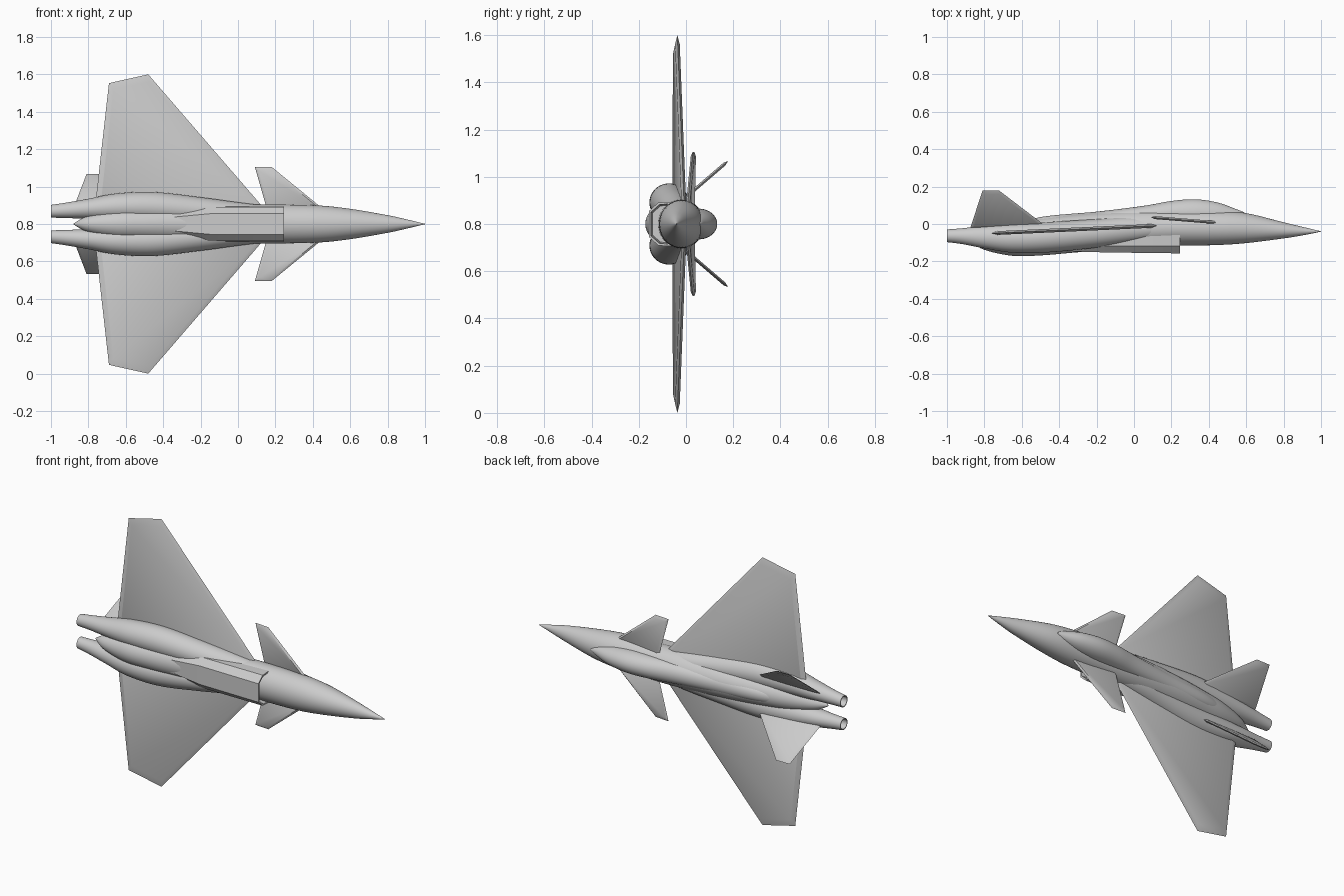
import bpy, bmesh, math
from mathutils import Vector

cube = bpy.data.objects.get("Cube")
if cube:
    bpy.data.objects.remove(cube, do_unlink=True)

MID = 0.8          # height of the aircraft's centre line
SEGMENTS = 40
parts = []

grey = bpy.data.materials.new("light_grey")
grey.use_nodes = True
COLOUR = (0.6, 0.6, 0.6, 1)
grey.diffuse_color = COLOUR
grey.node_tree.nodes["Principled BSDF"].inputs["Base Color"].default_value = COLOUR


def skin(name, rings):
    """Closed surface through rings of equal point count, capped at both ends."""
    bm = bmesh.new()
    loops = [[bm.verts.new(p) for p in ring] for ring in rings]
    n = len(loops[0])
    for a, b in zip(loops, loops[1:]):
        for i in range(n):
            j = (i + 1) % n
            bm.faces.new((a[i], a[j], b[j], b[i]))
    bm.faces.new(loops[0])
    bm.faces.new(loops[-1])
    bmesh.ops.recalc_face_normals(bm, faces=bm.faces)
    mesh = bpy.data.meshes.new(name)
    bm.to_mesh(mesh)
    bm.free()
    mesh.materials.append(grey)
    ob = bpy.data.objects.new(name, mesh)
    bpy.context.collection.objects.link(ob)
    parts.append(ob)
    return ob


def spline(stations, steps=6):
    """Smooth curve through the stations."""
    out = []
    last = len(stations) - 1
    for i in range(last):
        p0, p1, p2, p3 = (stations[min(max(k, 0), last)] for k in range(i - 1, i + 3))
        for s in range(steps):
            t = s / steps
            out.append([0.5 * (2 * b + (c - a) * t + (2 * a - 5 * b + 4 * c - d) * t * t
                               + (3 * b - a - 3 * c + d) * t ** 3)
                        for a, b, c, d in zip(p0, p1, p2, p3)])
    out.append(list(stations[-1]))
    return out


def loft(name, stations, extra=(), side=1):
    """Round body; each station is x, centre y, offset z, radius y, radius z."""
    rings = []
    for x, y, z, ry, rz in spline(stations) + list(extra):
        ring = []
        for k in range(SEGMENTS):
            a = math.tau * k / SEGMENTS
            ring.append((x, y + ry * math.cos(a), MID + side * z + rz * math.sin(a)))
        rings.append(ring)
    return skin(name, rings)


def blade(name, outline, half_thickness, normal, inset=0.9):
    """Thin surface with edges chamfered to a sharp rim."""
    pts = [Vector(p) for p in outline]
    centre = sum(pts, Vector()) / len(pts)
    offset = Vector(normal).normalized() * half_thickness
    inner = [centre + (p - centre) * inset for p in pts]
    return skin(name, [[p + offset for p in inner], pts, [p - offset for p in inner]])


# Fuselage from nose tip to the pointed tail between the engines
loft("fuselage", [
    (1.00, -0.040, 0, 0.001, 0.001),
    (0.90, -0.038, 0, 0.023, 0.025),
    (0.80, -0.034, 0, 0.043, 0.047),
    (0.60, -0.022, 0, 0.080, 0.081),
    (0.43, -0.020, 0, 0.093, 0.099),
    (0.20, -0.020, 0, 0.096, 0.104),
    (0.00, -0.026, 0, 0.100, 0.104),
    (-0.30, -0.048, 0, 0.103, 0.098),
    (-0.50, -0.068, 0, 0.100, 0.090),
    (-0.65, -0.082, 0, 0.088, 0.080),
    (-0.80, -0.088, 0, 0.050, 0.045),
    (-0.88, -0.088, 0, 0.002, 0.002),
])

# Canopy flowing back into the spine
loft("canopy_and_spine", [
    (0.59, 0.060, 0, 0.002, 0.002),
    (0.55, 0.050, 0, 0.028, 0.026),
    (0.45, 0.050, 0, 0.064, 0.052),
    (0.33, 0.055, 0, 0.077, 0.064),
    (0.20, 0.055, 0, 0.068, 0.064),
    (0.05, 0.045, 0, 0.052, 0.060),
    (-0.20, 0.030, 0, 0.036, 0.050),
    (-0.50, 0.010, 0, 0.027, 0.038),
    (-0.72, -0.040, 0, 0.015, 0.020),
])

# Air intake under the belly, with a hollow mouth and a faired rear
def intake_ring(x, width, top, shoulder, bottom):
    half = [(width, top), (width * 0.96, shoulder), (width * 0.58, bottom)]
    return ([(x, y, MID + z) for z, y in half]
            + [(x, y, MID - z) for z, y in reversed(half)])

skin("air_intake", [
    intake_ring(0.17, 0.080, -0.058, -0.108, -0.142),
    intake_ring(0.245, 0.086, -0.052, -0.112, -0.149),
    intake_ring(0.245, 0.095, -0.045, -0.117, -0.157),
    intake_ring(-0.15, 0.095, -0.045, -0.117, -0.152),
    intake_ring(-0.40, 0.055, -0.045, -0.110, -0.145),
])

for side, label in ((1, "upper"), (-1, "lower")):
    # Engine body with a hollow nozzle
    loft(label + "_engine", [
        (0.25, -0.020, 0.050, 0.035, 0.035),
        (0.00, -0.030, 0.052, 0.068, 0.064),
        (-0.20, -0.050, 0.070, 0.076, 0.073),
        (-0.45, -0.070, 0.090, 0.081, 0.081),
        (-0.65, -0.076, 0.090, 0.077, 0.073),
        (-0.80, -0.070, 0.081, 0.060, 0.054),
        (-0.92, -0.065, 0.073, 0.042, 0.041),
        (-1.00, -0.063, 0.068, 0.034, 0.034),
    ], extra=[
        (-1.00, -0.063, 0.068, 0.029, 0.029),
        (-0.93, -0.064, 0.071, 0.026, 0.026),
    ], side=side)

    # Delta wing, set at a slight incidence
    plan = [(0.17, 0.04), (0.125, 0.10), (-0.48, 0.80), (-0.69, 0.753),
            (-0.76, 0.13), (-0.765, 0.06)]
    blade(label + "_wing",
          [(x, -0.05 + (x + 0.77) * 0.046, MID + side * z) for x, z in plan],
          0.010, (-0.046, 1, 0), 0.92)

    # Foreplane
    plan = [(0.48, 0.06), (0.18, 0.305), (0.09, 0.305), (0.16, 0.06)]
    blade(label + "_foreplane",
          [(x, 0.035 - (x - 0.1) * 0.08, MID + side * z) for x, z in plan],
          0.008, (0.08, 1, 0), 0.85)

    # Canted tail fin
    plan = [(-0.46, -0.02), (-0.72, 0.178), (-0.81, 0.178), (-0.875, -0.02)]
    blade(label + "_tail_fin",
          [(x, y, MID + side * (0.26 + (y - 0.17) * 0.857)) for x, y in plan],
          0.007, (0, 0.857, -side), 0.85)

# Smooth shading with sharp edges kept
bpy.ops.object.select_all(action="DESELECT")
for ob in parts:
    ob.select_set(True)
bpy.context.view_layer.objects.active = parts[0]
bpy.ops.object.shade_smooth_by_angle(angle=math.radians(30))
